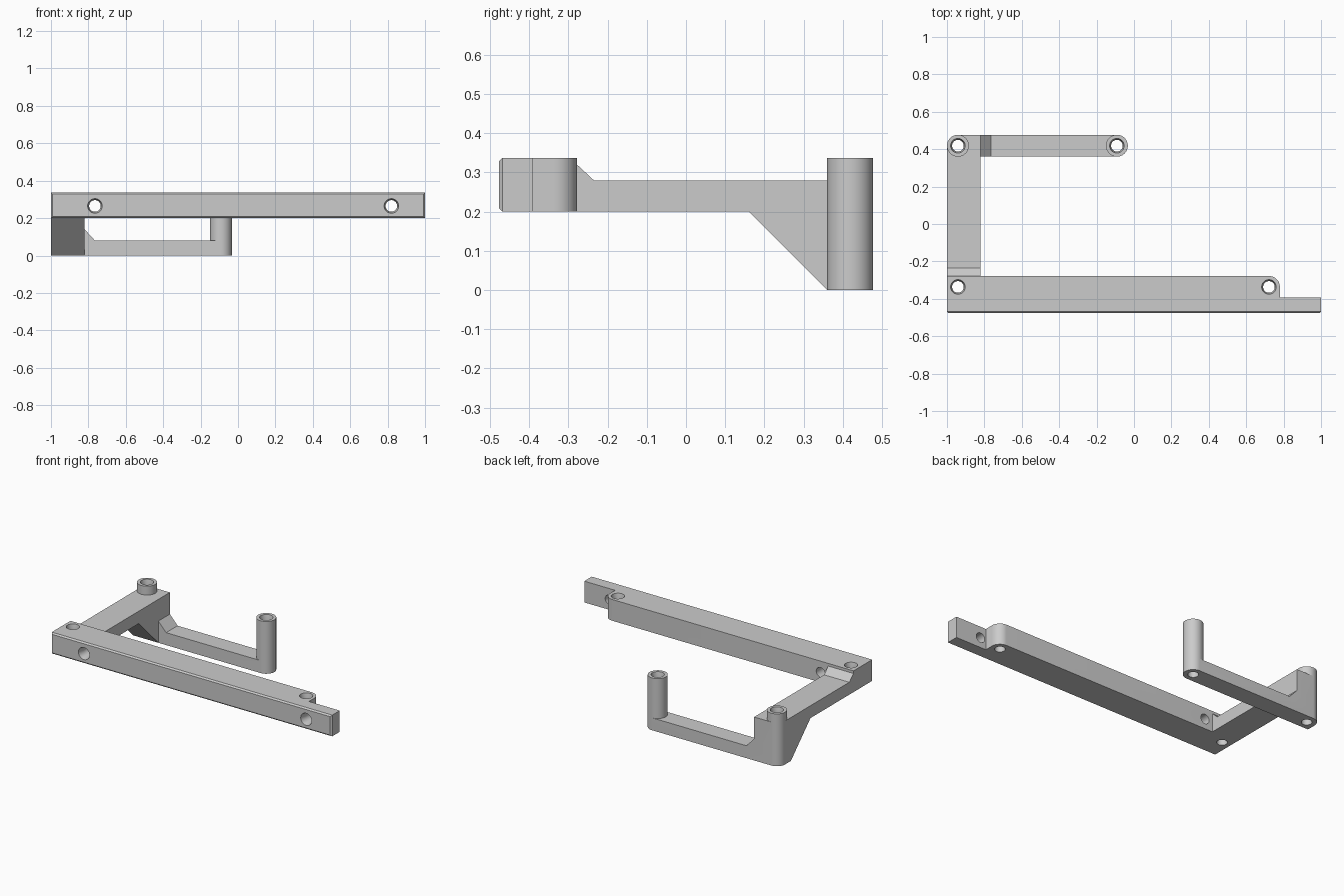
import bpy
import bmesh
from math import sin, cos, pi, radians
from mathutils import Vector, Matrix

cube = bpy.data.objects.get("Cube")
if cube:
    bpy.data.objects.remove(cube, do_unlink=True)

grey = bpy.data.materials.new("light grey plastic")
grey.use_nodes = True
grey.diffuse_color = (0.6, 0.6, 0.6, 1)
grey.node_tree.nodes["Principled BSDF"].inputs["Base Color"].default_value = grey.diffuse_color

TOP, BASE = 0.337, 0.2           # height range of the front bar
FRONT, BACK = -0.477, 0.477      # depth limits
R = 0.0585                       # post radius
INNER = -0.82                    # inner face of the side arm
POST_Y, BAR_Y = BACK - R, -0.278 - R
POST_LEFT, POST_RIGHT = -0.0915, -1 + R
SEGMENTS = 48


def make_object(name, bm):
    bmesh.ops.recalc_face_normals(bm, faces=bm.faces[:])
    mesh = bpy.data.meshes.new(name)
    bm.to_mesh(mesh)
    bm.free()
    mesh.materials.append(grey)
    ob = bpy.data.objects.new(name, mesh)
    bpy.context.collection.objects.link(ob)
    return ob


def prism(name, points, place, start, end, chamfer_front=0):
    """Extrude a flat profile; place(u, v, depth) gives the position."""
    bm = bmesh.new()
    rings = [[bm.verts.new(place(u, v, d)) for u, v in points] for d in (start, end)]
    for ring in rings:
        bm.faces.new(ring)
    for i in range(len(points)):
        j = (i + 1) % len(points)
        bm.faces.new((rings[0][i], rings[0][j], rings[1][j], rings[1][i]))
    if chamfer_front:
        edges = [e for e in bm.edges if all(abs(v.co.y - FRONT) < 1e-4 for v in e.verts)]
        bmesh.ops.bevel(bm, geom=edges, offset=chamfer_front, segments=1, affect='EDGES')
    return make_object(name, bm)


def lathe(name, profile, matrix):
    """Closed turned solid from (radius, height) pairs."""
    bm = bmesh.new()
    rings = []
    for r, z in profile:
        angles = [2 * pi * i / SEGMENTS for i in range(SEGMENTS)]
        rings.append([bm.verts.new(matrix @ Vector((r * cos(a), r * sin(a), z))) for a in angles])
    bm.faces.new(rings[0])
    bm.faces.new(rings[-1])
    for low, high in zip(rings, rings[1:]):
        for i in range(SEGMENTS):
            j = (i + 1) % SEGMENTS
            bm.faces.new((low[i], low[j], high[j], high[i]))
    return make_object(name, bm)


def combine(target, other, operation):
    mod = target.modifiers.new(other.name, 'BOOLEAN')
    mod.operation = operation
    mod.solver = 'EXACT'
    mod.object = other
    bpy.context.view_layer.objects.active = target
    bpy.ops.object.modifier_apply(modifier=mod.name)
    bpy.data.objects.remove(other, do_unlink=True)


# Front bar with a thin tab on the left end and a rounded back corner
corner_x = 0.78 - R
arc = [(corner_x + R * cos(a), BAR_Y + R * sin(a)) for a in (pi / 2 * i / 12 for i in range(13))]
outline = [(-1, FRONT), (1, FRONT), (1, -0.392), (0.78, -0.392)] + arc + [(-1, BAR_Y + R)]
bracket = prism("mounting_bracket", outline, lambda x, y, z: (x, y, z), BASE, TOP, 0.009)

# Side arm with its gusset and the small chamfer against the bar
arm_profile = [(-0.3, BASE), (0.16, BASE), (0.36, 0), (POST_Y, 0), (POST_Y, 0.28),
               (-0.235, 0.28), (-0.278, 0.32), (-0.3, 0.32)]
arm = prism("side_arm", arm_profile, lambda y, z, x: (x, y, z), -1, INNER)

# Low rear link, stepping up to the arm
link_profile = [(POST_RIGHT, 0), (POST_LEFT, 0), (POST_LEFT, 0.08), (-0.765, 0.08),
                (INNER, 0.14), (INNER, 0.28), (POST_RIGHT, 0.28)]
link = prism("rear_link", link_profile, lambda x, z, y: (x, y, z), POST_Y - R, BACK)

# Rear posts
posts = [lathe("rear_post", [(R, 0), (R, TOP)], Matrix.Translation((x, POST_Y, 0)))
         for x in (POST_RIGHT, POST_LEFT)]

for part in [arm, link] + posts:
    combine(bracket, part, 'UNION')

# Screw holes, slightly tapered at the mouth
hole = [(0.039, 0.02), (0.039, 0), (0.031, -0.04), (0.031, -0.4)]
spots = [Matrix.Translation((x, y, TOP)) for x, y in
         ((POST_RIGHT, POST_Y), (POST_LEFT, POST_Y), (POST_RIGHT, BAR_Y), (corner_x, BAR_Y))]
spots += [Matrix.Translation((x, FRONT, 0.265)) @ Matrix.Rotation(radians(90), 4, 'X')
          for x in (-0.765, 0.82)]
for spot in spots:
    combine(bracket, lathe("hole_cutter", hole, spot), 'DIFFERENCE')

bpy.ops.object.select_all(action='DESELECT')
bracket.select_set(True)
bpy.context.view_layer.objects.active = bracket
bpy.ops.object.shade_smooth_by_angle(angle=radians(30))
